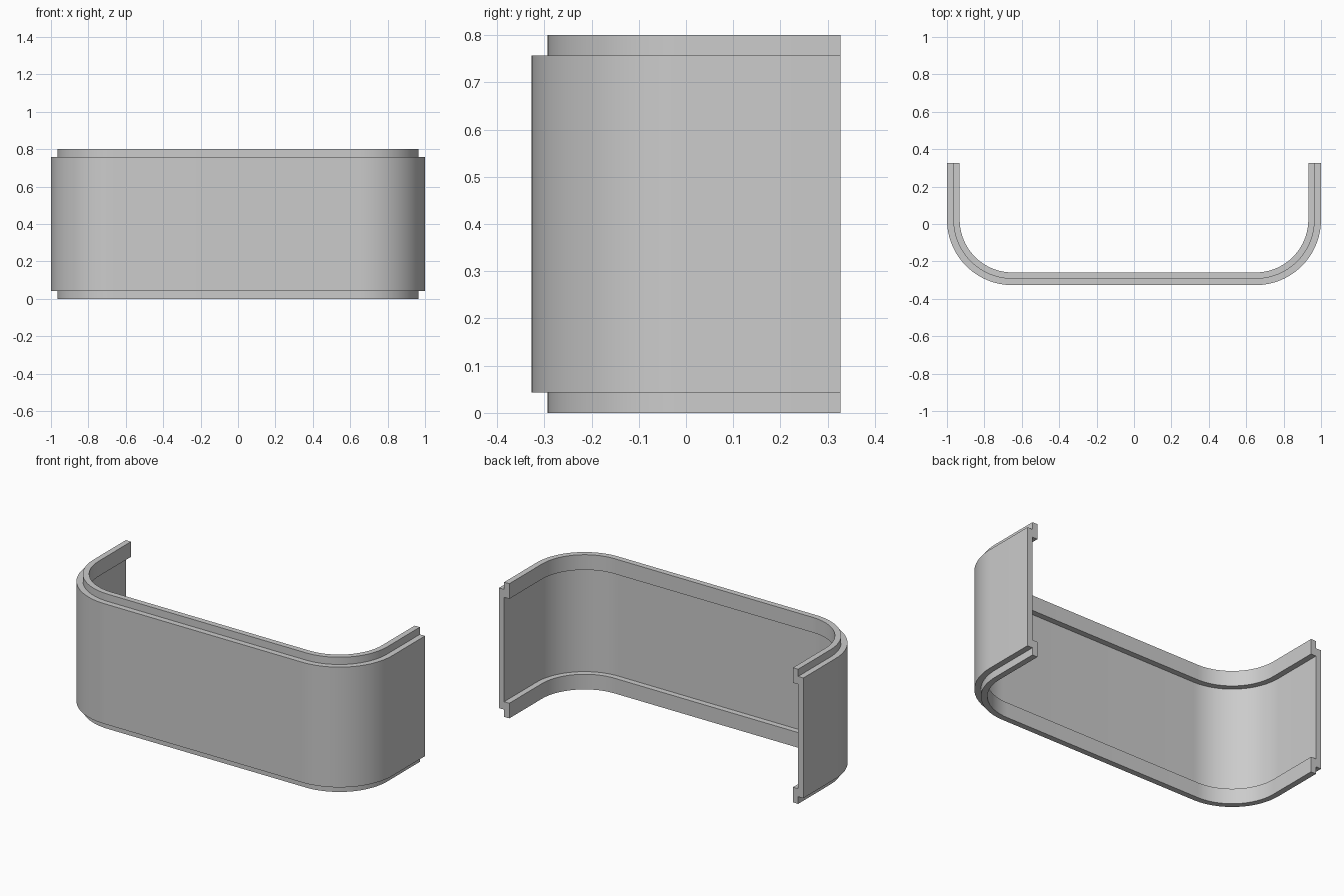
import bpy
import bmesh
from math import sin, cos, pi

cube = bpy.data.objects.get("Cube")
if cube:
    bpy.data.objects.remove(cube, do_unlink=True)

HALF_W, HALF_D, HEIGHT = 1.0, 0.327, 0.8
RADIUS, STEP = 0.35, 0.034       # outer corner radius, thickness of wall and of lip
LEDGE, LIP = 0.043, 0.09         # wall inset from the rim, lip height
SEGMENTS = 24

grey = bpy.data.materials.new("Light grey")
grey.use_nodes = True
colour = (0.6, 0.6, 0.6, 1)
grey.diffuse_color = colour
grey.node_tree.nodes["Principled BSDF"].inputs["Base Color"].default_value = colour

# Wall section as (inward offset, height): a plate with a stepped lip at each rim
lower = [(0, LEDGE), (STEP, LEDGE), (STEP, 0), (2 * STEP, 0), (2 * STEP, LIP), (STEP, LIP)]
section = lower + [(o, HEIGHT - z) for o, z in reversed(lower)]


def u_path(offset):
    """U-shaped plan line, open at the back, moved inward by offset."""
    cx, cy, r = HALF_W - RADIUS, RADIUS - HALF_D, RADIUS - offset
    arc = [(cx + r * cos(a), cy - r * sin(a))
           for a in (pi / 2 * i / SEGMENTS for i in range(SEGMENTS + 1))]
    right = [(HALF_W - offset, HALF_D)] + arc
    return right + [(-x, y) for x, y in reversed(right)]


# Sweep the section along the U and close both ends
bm = bmesh.new()
rails = [[bm.verts.new((x, y, z)) for x, y in u_path(o)] for o, z in section]
for k, a in enumerate(rails):
    b = rails[(k + 1) % len(rails)]
    for i in range(len(a) - 1):
        bm.faces.new((a[i], a[i + 1], b[i + 1], b[i]))
for end in (0, -1):
    bm.faces.new([rail[end] for rail in rails])
bmesh.ops.recalc_face_normals(bm, faces=bm.faces)

mesh = bpy.data.meshes.new("curved_shell")
bm.to_mesh(mesh)
bm.free()
mesh.materials.append(grey)
shell = bpy.data.objects.new("curved_shell", mesh)
bpy.context.collection.objects.link(shell)

bpy.ops.object.select_all(action='DESELECT')
shell.select_set(True)
bpy.context.view_layer.objects.active = shell
bpy.ops.object.shade_smooth_by_angle(angle=pi / 6)
